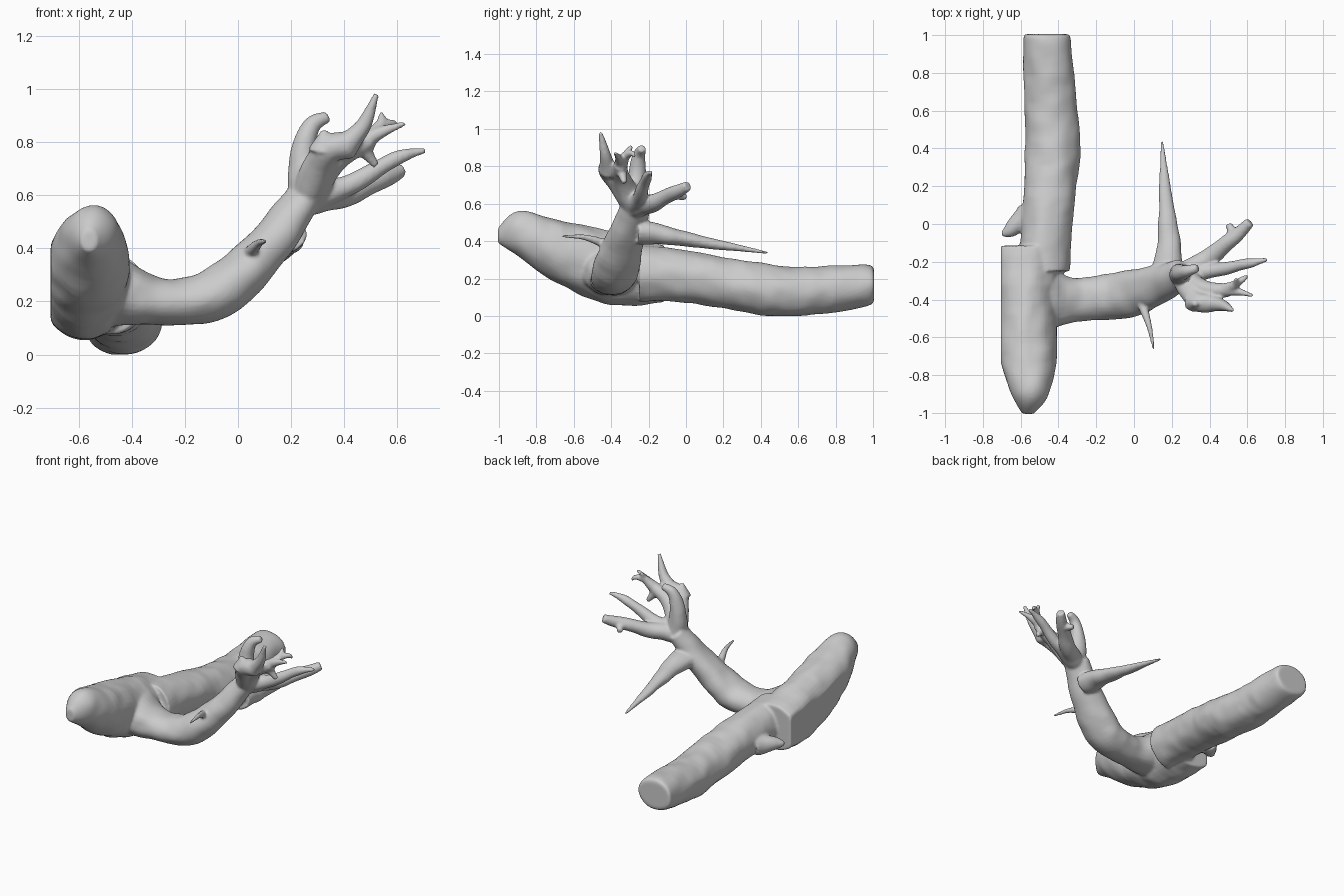
import bpy, bmesh, math
from mathutils import Vector, noise

if "Cube" in bpy.data.objects:
    bpy.data.objects.remove(bpy.data.objects["Cube"])

bm = bmesh.new()


def spline(pts, steps=8):
    """Catmull-Rom resampling of stations."""
    out = []
    for i in range(len(pts) - 1):
        a, b, c, d = (pts[max(i - 1, 0)], pts[i], pts[i + 1], pts[min(i + 2, len(pts) - 1)])
        for s in range(steps):
            t = s / steps
            out.append([0.5 * (2 * q + (r - p) * t + (2 * p - 5 * q + 4 * r - w) * t * t
                               + (3 * q - p - 3 * r + w) * t ** 3)
                        for p, q, r, w in zip(a, b, c, d)])
    return out + [list(pts[-1])]


def tube(stations, up, sides, bump, fixed=False, wall=-9):
    """Closed, lumpy elliptical tube; stations are x, y, z, side radius, up radius."""
    st = spline(stations)
    rings = []
    for i, s in enumerate(st):
        c = Vector(s[:3])
        t = Vector(st[min(i + 1, len(st) - 1)][:3]) - Vector(st[max(i - 1, 0)][:3])
        u = Vector((1, 0, 0)) if fixed else t.cross(Vector(up)).normalized()
        v = Vector((0, 0, 1)) if fixed else u.cross(t).normalized()
        ring = []
        for k in range(sides):
            a = 2 * math.pi * k / sides
            d = u * math.cos(a) * s[3] + v * math.sin(a) * s[4]
            p = c + d * (1 + bump * noise.noise((c + d) * 11))
            ring.append(bm.verts.new((max(p.x, wall), p.y, max(p.z, 0))))
        rings.append(ring)
    for r0, r1 in zip(rings, rings[1:]):
        for k in range(sides):
            n = (k + 1) % sides
            bm.faces.new((r0[k], r0[n], r1[n], r1[k]))
    bm.faces.new(rings[0][::-1])
    bm.faces.new(rings[-1])


def taper(r0, r1, *points, up=(0, 1, .15), flat=1.0):
    """Twig whose radius runs evenly from r0 to r1."""
    n = len(points) - 1
    radii = [r0 + (r1 - r0) * i / n for i in range(n + 1)]
    tube([(*p, r, r * flat) for p, r in zip(points, radii)], up, 16, .15)


# main trunk: rear half, then the wider front half cut flat on its left side
tube([(-.465, 1.005, .165, .118, .085), (-.46, .95, .16, .128, .113),
      (-.44, .6, .13, .14, .133), (-.43, .4, .145, .145, .137),
      (-.46, 0, .21, .135, .14), (-.48, -.25, .23, .14, .15)], (0, 0, 1), 40, .06, True)
tube([(-.575, -.115, .225, .18, .15), (-.57, -.4, .255, .16, .195),
      (-.56, -.7, .35, .153, .17), (-.55, -.9, .44, .1, .12),
      (-.56, -1.005, .43, .03, .04)], (0, 0, 1), 40, .06, True, -.705)
# spur on the trunk
taper(.07, .012, (-.56, .05, .17), (-.65, -.03, .17), (-.7, -.055, .17))

# side branch
branch = [(-.53, -.4, .25, .2), (-.33, -.405, .205, .122), (-.2, -.39, .2, .116),
          (-.05, -.375, .25, .125), (.13, -.32, .43, .105), (.25, -.265, .6, .08)]
tube([(*b, b[3] * .78) for b in branch], (0, 0, 1), 28, .08)
# long rear spike
taper(.085, .008, (.18, -.25, .45), (.185, -.08, .425), (.165, .18, .38), (.148, .44, .337),
      up=(0, 0, 1), flat=.8)
# thin front twig
taper(.026, .007, (.04, -.42, .38), (.08, -.54, .42), (.105, -.665, .425))

# upper twigs spreading from the fork
fork = (.25, -.27, .58)
taper(.065, .02, fork, (.245, -.26, .76), (.275, -.25, .86), (.34, -.235, .895))
taper(.06, .05, fork, (.33, -.4, .76), (.42, -.415, .79))
taper(.05, .011, (.4, -.415, .78), (.47, -.43, .86), (.522, -.457, .98))
taper(.055, .012, (.32, -.41, .77), (.325, -.425, .845))
taper(.065, .035, fork, (.36, -.345, .73), (.5, -.35, .81))
taper(.036, .01, (.48, -.35, .8), (.535, -.32, .86), (.54, -.29, .91))
taper(.03, .01, (.48, -.35, .81), (.56, -.36, .845), (.63, -.38, .87))
taper(.025, .009, (.52, -.33, .85), (.58, -.29, .87), (.6, -.275, .85))
taper(.033, .014, (.46, -.35, .79), (.52, -.33, .71))
taper(.055, .012, fork, (.42, -.245, .64), (.6, -.21, .74), (.705, -.188, .768))
taper(.06, .028, fork, (.4, -.175, .605), (.54, -.06, .66), (.615, .01, .695))
taper(.03, .018, (.53, -.06, .65), (.5, .0, .635))

# fuse everything into one smooth skin
bmesh.ops.recalc_face_normals(bm, faces=bm.faces[:])
mesh = bpy.data.meshes.new("branching_vessel")
bm.to_mesh(mesh)
bm.free()
obj = bpy.data.objects.new("branching_vessel", mesh)
bpy.context.collection.objects.link(obj)
bpy.context.view_layer.objects.active = obj
obj.select_set(True)
fuse = obj.modifiers.new("fuse", 'REMESH')
fuse.mode = 'VOXEL'
fuse.voxel_size = 0.008
soften = obj.modifiers.new("soften", 'SMOOTH')
soften.factor = 0.5
soften.iterations = 6
for m in ("fuse", "soften"):
    bpy.ops.object.modifier_apply(modifier=m)
bpy.ops.object.shade_smooth()
